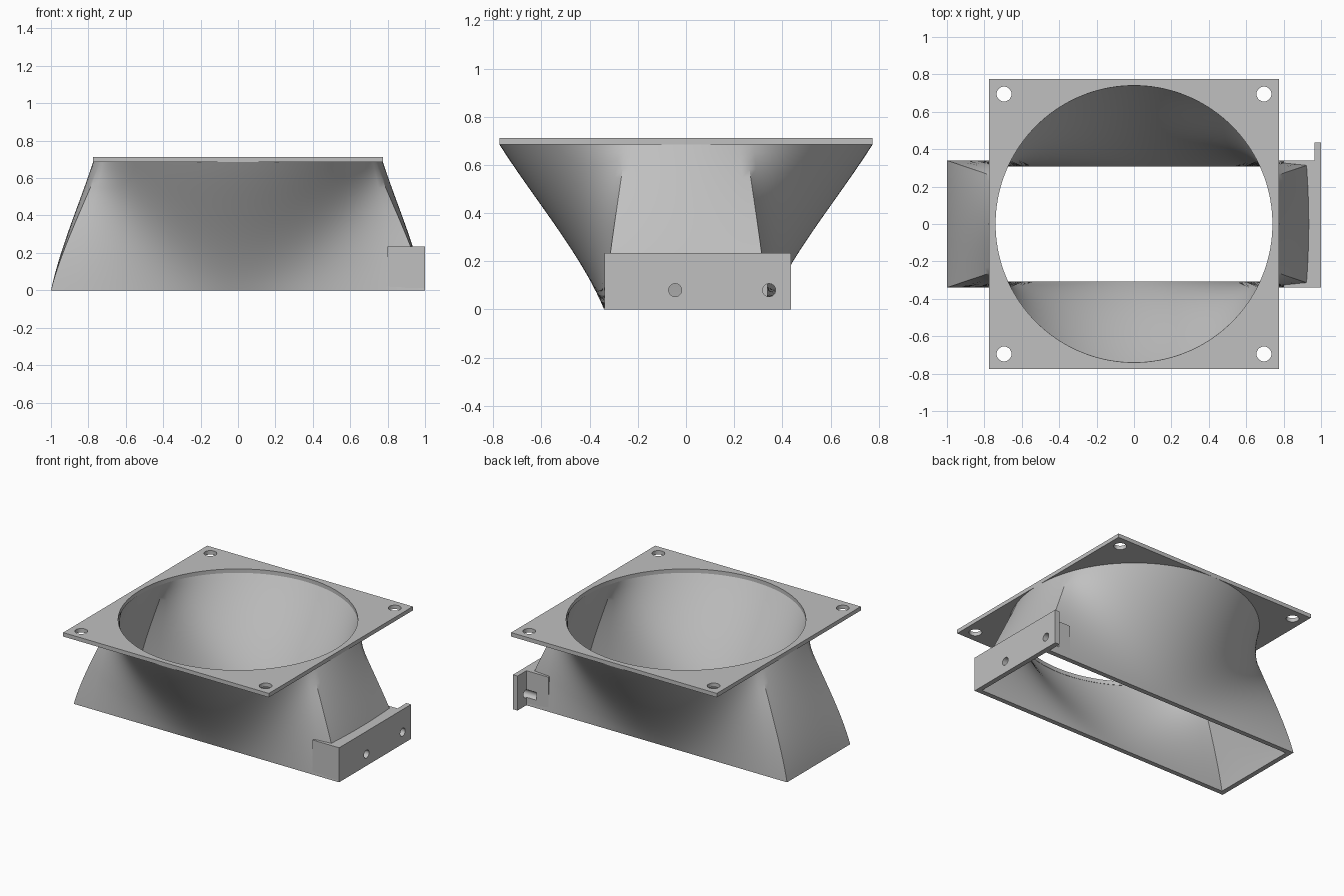
import bpy, bmesh
from math import pi, atan2, cos, sin, radians

if "Cube" in bpy.data.objects:
    bpy.data.objects.remove(bpy.data.objects["Cube"], do_unlink=True)

HALF = 0.775       # half width of the fan plate
PLATE_Z = 0.685    # underside of the fan plate
TOP_Z = 0.712
ROWS = 20

grey = bpy.data.materials.new("plain_grey")
grey.use_nodes = True
grey.diffuse_color = (0.53, 0.53, 0.53, 1)
grey.node_tree.nodes["Principled BSDF"].inputs["Base Color"].default_value = grey.diffuse_color


def finish(name, bm):
    bmesh.ops.recalc_face_normals(bm, faces=bm.faces)
    mesh = bpy.data.meshes.new(name)
    bm.to_mesh(mesh)
    bm.free()
    mesh.materials.append(grey)
    ob = bpy.data.objects.new(name, mesh)
    bpy.context.collection.objects.link(ob)
    return ob


def prism(name, outline, z0, z1):
    bm = bmesh.new()
    face = bm.faces.new([bm.verts.new((x, y, z0)) for x, y in outline])
    top = bmesh.ops.extrude_face_region(bm, geom=[face])["geom"]
    bmesh.ops.translate(bm, vec=(0, 0, z1 - z0),
                        verts=[v for v in top if isinstance(v, bmesh.types.BMVert)])
    return finish(name, bm)


def cylinder(name, radius, depth, location, sides, axis="z"):
    ob = prism(name, [(radius * cos(2 * pi * i / sides), radius * sin(2 * pi * i / sides))
                      for i in range(sides)], -depth / 2, depth / 2)
    ob.location = location
    if axis == "x":
        ob.rotation_euler.y = pi / 2
    return ob


def cut(target, cutters):
    for cutter in cutters:
        cutter.hide_render = True
        mod = target.modifiers.new("cut", "BOOLEAN")
        mod.operation, mod.solver, mod.object = "DIFFERENCE", "EXACT", cutter
        bpy.context.view_layer.objects.active = target
        bpy.ops.object.modifier_apply(modifier=mod.name)


def loft_rings(bm, inset):
    """Rings of vertices blending a rectangle at the floor into a circle at the plate."""
    hx, hy, radius = 1 - inset, 0.34 - inset, HALF - inset
    corner = atan2(hy, hx)
    stops = [-corner, corner, pi - corner, pi + corner, 2 * pi - corner]
    angles = []
    for a, b, n in zip(stops, stops[1:], (16, 56, 16, 56)):
        angles += [a + (b - a) * i / n for i in range(n)]
    rings = []
    for row in range(ROWS + 1):
        s = row / ROWS
        t = s - 0.35 * s * (1 - s) ** 2
        ring = []
        for a in angles:
            c, d = cos(a), sin(a)
            reach = 1 / max(abs(c) / hx, abs(d) / hy)
            r = reach * (1 - t) + radius * t
            ring.append(bm.verts.new((r * c, r * d, PLATE_Z * s)))
        rings.append(ring)
    return rings


def bridge(bm, a, b):
    n = len(a)
    for i in range(n):
        j = (i + 1) % n
        bm.faces.new((a[i], a[j], b[j], b[i]))


# Hollow duct: outer and inner skins joined at both rims
bm = bmesh.new()
outer, inner = loft_rings(bm, 0), loft_rings(bm, 0.033)
for skin in (outer, inner):
    for low, high in zip(skin, skin[1:]):
        bridge(bm, low, high)
bridge(bm, outer[0], inner[0])
bridge(bm, outer[-1], inner[-1])
duct = finish("duct", bm)

# Solid core that trims the bracket inside the duct wall
bm = bmesh.new()
core = loft_rings(bm, 0.016)
for v in core[0]:
    v.co.z = -0.01
for low, high in zip(core, core[1:]):
    bridge(bm, low, high)
bm.faces.new(core[0])
bm.faces.new(core[-1])
core_cutter = finish("core_cutter", bm)

# Square fan plate with a round opening and corner screw holes
plate = prism("fan_plate", [(-HALF, -HALF), (HALF, -HALF), (HALF, HALF), (-HALF, HALF)],
              PLATE_Z, TOP_Z)
plate_cutters = [cylinder("opening_cutter", HALF - 0.035, 0.2, (0, 0, PLATE_Z), 144)]
for sx in (-1, 1):
    for sy in (-1, 1):
        plate_cutters.append(cylinder("screw_cutter", 0.04, 0.2,
                                      (sx * 0.695, sy * 0.695, PLATE_Z), 32))
cut(plate, plate_cutters)

# Mounting bracket with a thin tab at the back
bracket = prism("mounting_bracket", [(0.8, -0.339), (1, -0.339), (1, 0.435),
                                     (0.965, 0.435), (0.965, 0.339), (0.8, 0.339)], 0, 0.235)
drills = [cylinder("drill_cutter", 0.027, 0.14, (0.96, y, 0.08), 24, "x")
          for y in (-0.045, 0.345)]
bpy.context.view_layer.update()
cut(bracket, [core_cutter] + drills)
cut(duct, drills)

for helper in plate_cutters + drills + [core_cutter]:
    bpy.data.objects.remove(helper, do_unlink=True)

# Smooth walls with crisp edges
for ob in (duct, plate, bracket):
    bpy.ops.object.select_all(action="DESELECT")
    ob.select_set(True)
    bpy.context.view_layer.objects.active = ob
    bpy.ops.object.shade_smooth_by_angle(angle=radians(30))
